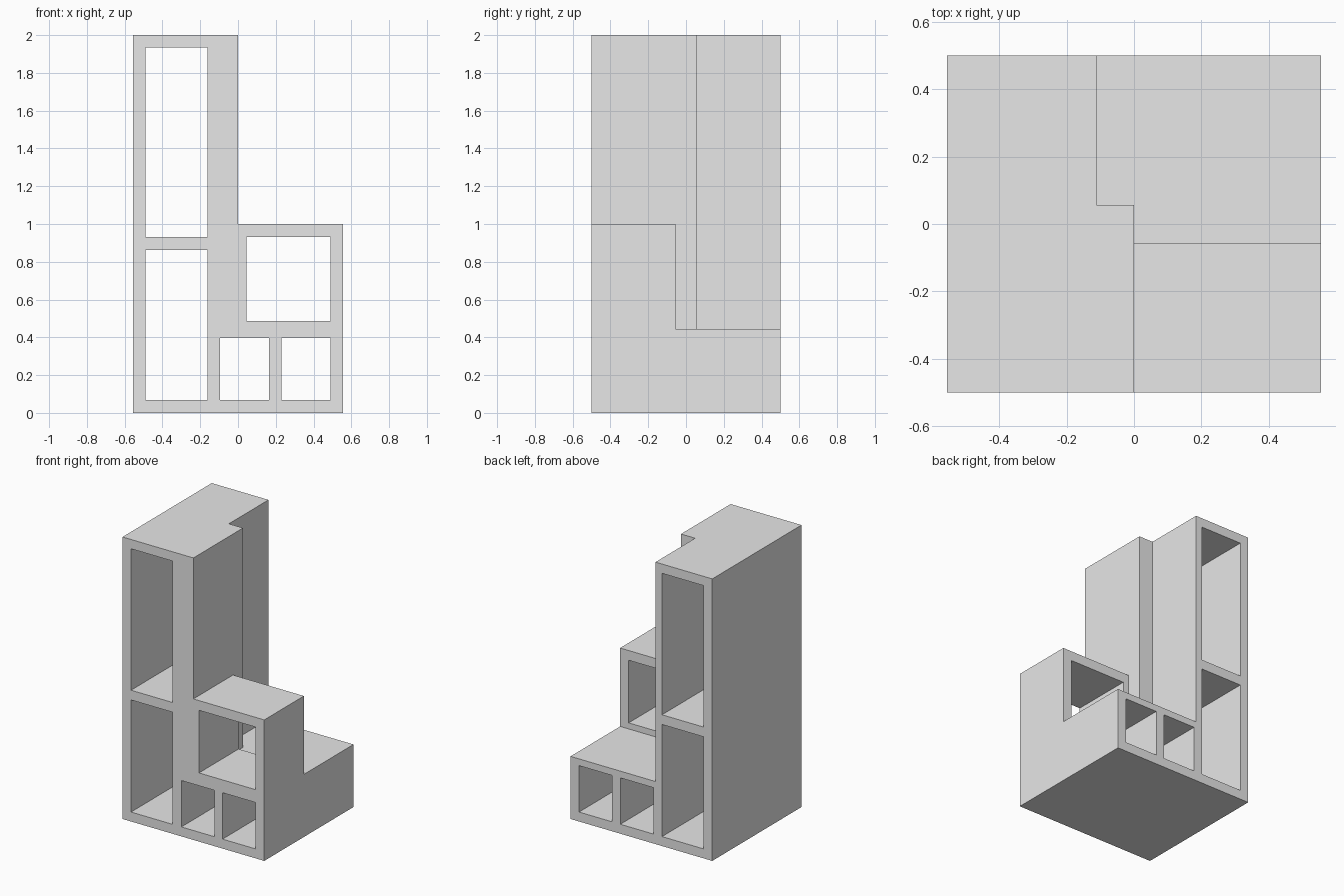
import bpy

cube = bpy.data.objects.get("Cube")
if cube:
    bpy.data.objects.remove(cube, do_unlink=True)

HALF_W, HALF_D, HEIGHT = 0.556, 0.5, 2.0
BASE_TOP = 0.444
OUT = 0.2  # how far cutters reach past the body

grey = bpy.data.materials.new("plain_grey")
grey.use_nodes = True
colour = (0.8, 0.8, 0.8, 1)
grey.diffuse_color = colour
grey.node_tree.nodes["Principled BSDF"].inputs["Base Color"].default_value = colour


def box(name, x, y, z):
    """Box spanning the given (low, high) ranges."""
    bpy.ops.mesh.primitive_cube_add(size=1)
    obj = bpy.context.object
    obj.name = name
    spans = (x, y, z)
    for v in obj.data.vertices:
        v.co = [s[0] if c < 0 else s[1] for c, s in zip(v.co, spans)]
    obj.data.materials.append(grey)
    return obj


def cut(target, name, x, y, z):
    """Subtract a box from the target and discard the cutter."""
    cutter = box(name, x, y, z)
    cutter.hide_render = True
    mod = target.modifiers.new(name, 'BOOLEAN')
    mod.operation, mod.solver, mod.object = 'DIFFERENCE', 'EXACT', cutter
    bpy.context.view_layer.objects.active = target
    bpy.ops.object.modifier_apply(modifier=mod.name)
    bpy.data.objects.remove(cutter, do_unlink=True)


# Solid body
body = box("stepped_shelf_unit", (-HALF_W, HALF_W), (-HALF_D, HALF_D), (0, HEIGHT))

# Steps: above the front cube, behind it, and the recess beside the tall column
right, back, top = HALF_W + OUT, HALF_D + OUT, HEIGHT + OUT
cut(body, "upper_step", (0, right), (-back, back), (1.0, top))
cut(body, "rear_step", (0, right), (-0.056, back), (BASE_TOP, top))
cut(body, "column_recess", (-0.111, right), (0.056, back), (BASE_TOP, top))

# Open compartments running front to back
compartments = {
    "tall_upper": ((-0.489, -0.162), (0.931, 1.934)),
    "tall_lower": ((-0.489, -0.162), (0.067, 0.862)),
    "base_inner": ((-0.094, 0.165), (0.067, 0.396)),
    "base_outer": ((0.229, 0.489), (0.067, 0.396)),
    "front_cube": ((0.044, 0.489), (0.487, 0.931)),
}
for name, (x, z) in compartments.items():
    # The front cube opening stops short of the tall column's rear
    cut(body, name + "_opening", x, (-back, back), z)
